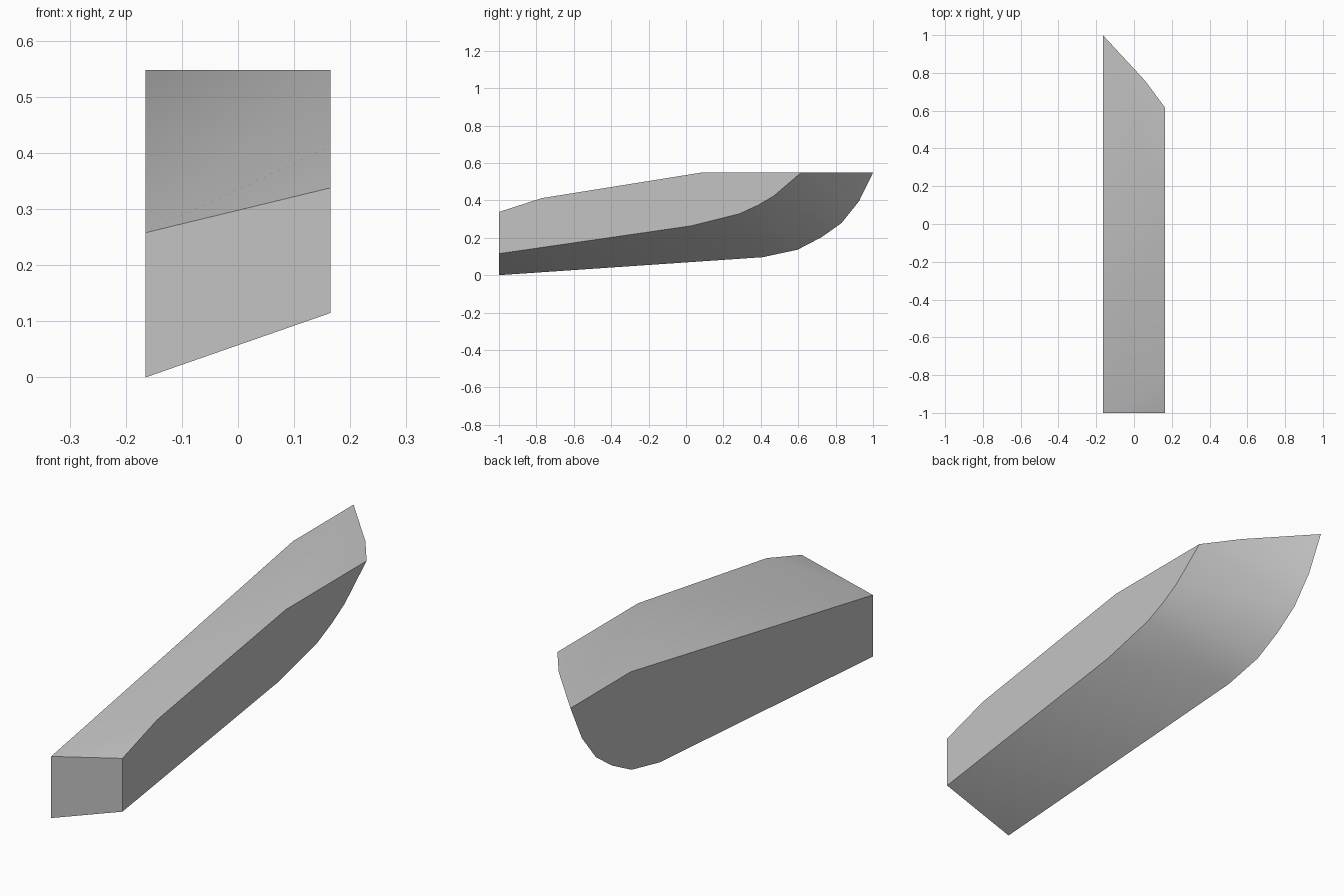
import bpy, bmesh, math

cube = bpy.data.objects.get("Cube")
if cube:
    bpy.data.objects.remove(cube, do_unlink=True)

HALF, DECK = 0.165, 0.548

grey = bpy.data.materials.new("plain_grey")
grey.use_nodes = True
colour = (0.55, 0.55, 0.55, 1)
grey.diffuse_color = colour
grey.node_tree.nodes["Principled BSDF"].inputs["Base Color"].default_value = colour

bm = bmesh.new()


def edge_line(x, points):
    return [bm.verts.new((x, y, z)) for y, z in points]


# Side profiles, running from the front end to the back tip
right_low = edge_line(-HALF, [(-1, 0), (0.41, 0.096), (0.596, 0.136), (0.725, 0.203),
                              (0.832, 0.279), (0.925, 0.395), (1, DECK)])
right_top = edge_line(-HALF, [(-1, 0.258), (0.6, DECK)])
left_low = edge_line(HALF, [(-1, 0.115), (0.03, 0.264), (0.285, 0.328), (0.385, 0.374),
                            (0.47, 0.424), (0.615, DECK)])
left_top = edge_line(HALF, [(-1, 0.338), (-0.77, 0.412), (0.08, DECK)])
tip = bm.verts.new((0.06, 0.757, DECK))

# Flat sides and front end
bm.faces.new(right_low + right_top[::-1])
bm.faces.new(left_low + left_top[::-1])
bm.faces.new((right_low[0], left_low[0], left_top[0], right_top[0]))

# Sloping top with a level back part
bm.faces.new((right_top[0], left_top[0], left_top[1]))
bm.faces.new((right_top[0], left_top[1], left_top[2], right_top[1]))
bm.faces.new((right_top[1], left_top[2], left_low[5], tip, right_low[6]))

# Twisted underside curving up to the back tip
bm.faces.new((right_low[0], right_low[1], left_low[0]))
bm.faces.new((left_low[0], right_low[1], left_low[1]))
for i in range(1, 4):
    bm.faces.new((right_low[i], right_low[i + 1], left_low[i + 1]))
    bm.faces.new((right_low[i], left_low[i + 1], left_low[i]))
bm.faces.new((right_low[4], left_low[5], left_low[4]))
bm.faces.new((right_low[4], right_low[5], left_low[5]))
bm.faces.new((right_low[5], tip, left_low[5]))
bm.faces.new((right_low[5], right_low[6], tip))

bmesh.ops.recalc_face_normals(bm, faces=bm.faces)
mesh = bpy.data.meshes.new("curved_block")
bm.to_mesh(mesh)
bm.free()
mesh.materials.append(grey)

block = bpy.data.objects.new("curved_block", mesh)
bpy.context.collection.objects.link(block)
bpy.ops.object.select_all(action="DESELECT")
block.select_set(True)
bpy.context.view_layer.objects.active = block
bpy.ops.object.shade_smooth_by_angle(angle=math.radians(35))
